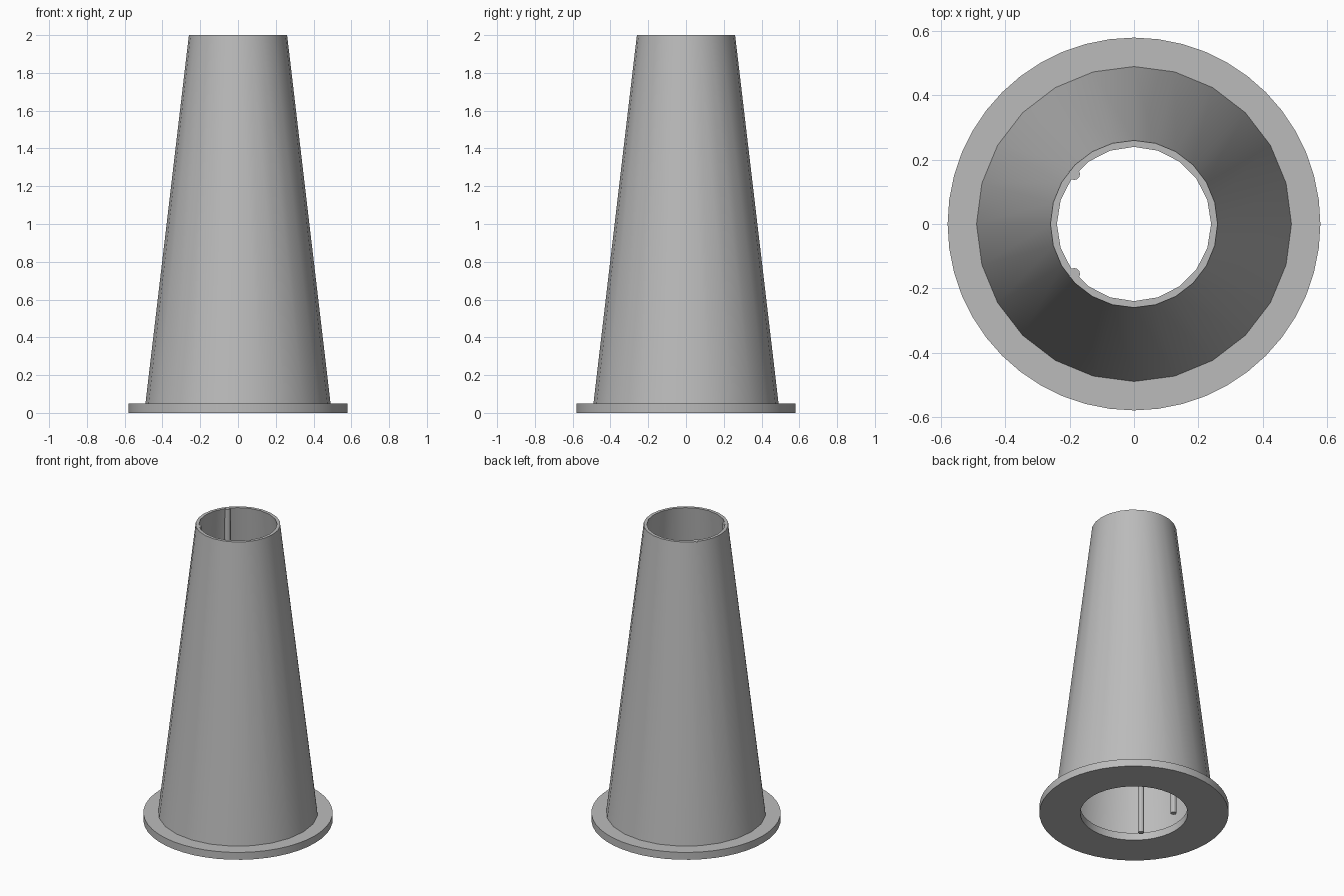
import bpy
import math

HEIGHT = 2.0
PLATE = 0.05

cube = bpy.data.objects.get("Cube")
if cube:
    bpy.data.objects.remove(cube, do_unlink=True)

grey = bpy.data.materials.new("plain_grey")
grey.use_nodes = True
colour = (0.5, 0.5, 0.5, 1)
grey.diffuse_color = colour
grey.node_tree.nodes["Principled BSDF"].inputs["Base Color"].default_value = colour


def tapered(name, sides, low, high, z0, z1, at=(0, 0)):
    """Capped round part between two heights."""
    bpy.ops.mesh.primitive_cone_add(
        vertices=sides, radius1=low, radius2=high, depth=z1 - z0,
        location=(at[0], at[1], (z0 + z1) / 2))
    part = bpy.context.object
    part.name = name
    part.data.materials.append(grey)
    return part


def smooth(part):
    bpy.ops.object.select_all(action="DESELECT")
    part.select_set(True)
    bpy.context.view_layer.objects.active = part
    bpy.ops.object.shade_smooth_by_angle(angle=math.radians(30))


def hollow(part, cutter):
    """Cut the bore out of a part and discard the cutter."""
    cutter.hide_render = True
    bpy.context.view_layer.objects.active = part
    cut = part.modifiers.new("bore", "BOOLEAN")
    cut.operation = "DIFFERENCE"
    cut.solver = "EXACT"
    cut.object = cutter
    bpy.ops.object.modifier_apply(modifier=cut.name)
    bpy.data.objects.remove(cutter, do_unlink=True)
    smooth(part)


# Thin tapered tube; the cutter runs past both ends along the same slope
slope = (0.47 - 0.24) / (HEIGHT - PLATE)
over = 0.1
tube = tapered("tapered_tube", 24, 0.49, 0.26, PLATE, HEIGHT)
hollow(tube, tapered("tube_cutter", 20, 0.47 + slope * over, 0.24 - slope * over,
                     PLATE - over, HEIGHT + over))

# Flat base flange with a narrower hole
flange = tapered("base_flange", 48, 0.58, 0.58, 0, PLATE)
hollow(flange, tapered("flange_cutter", 40, 0.33, 0.33, -over, PLATE + over))

# Two slim upright rods inside the tube
for side, label in ((1, "back"), (-1, "front")):
    smooth(tapered(label + "_inner_rod", 12, 0.018, 0.018, 0, HEIGHT - 0.002,
                   (-0.186, side * 0.155)))
